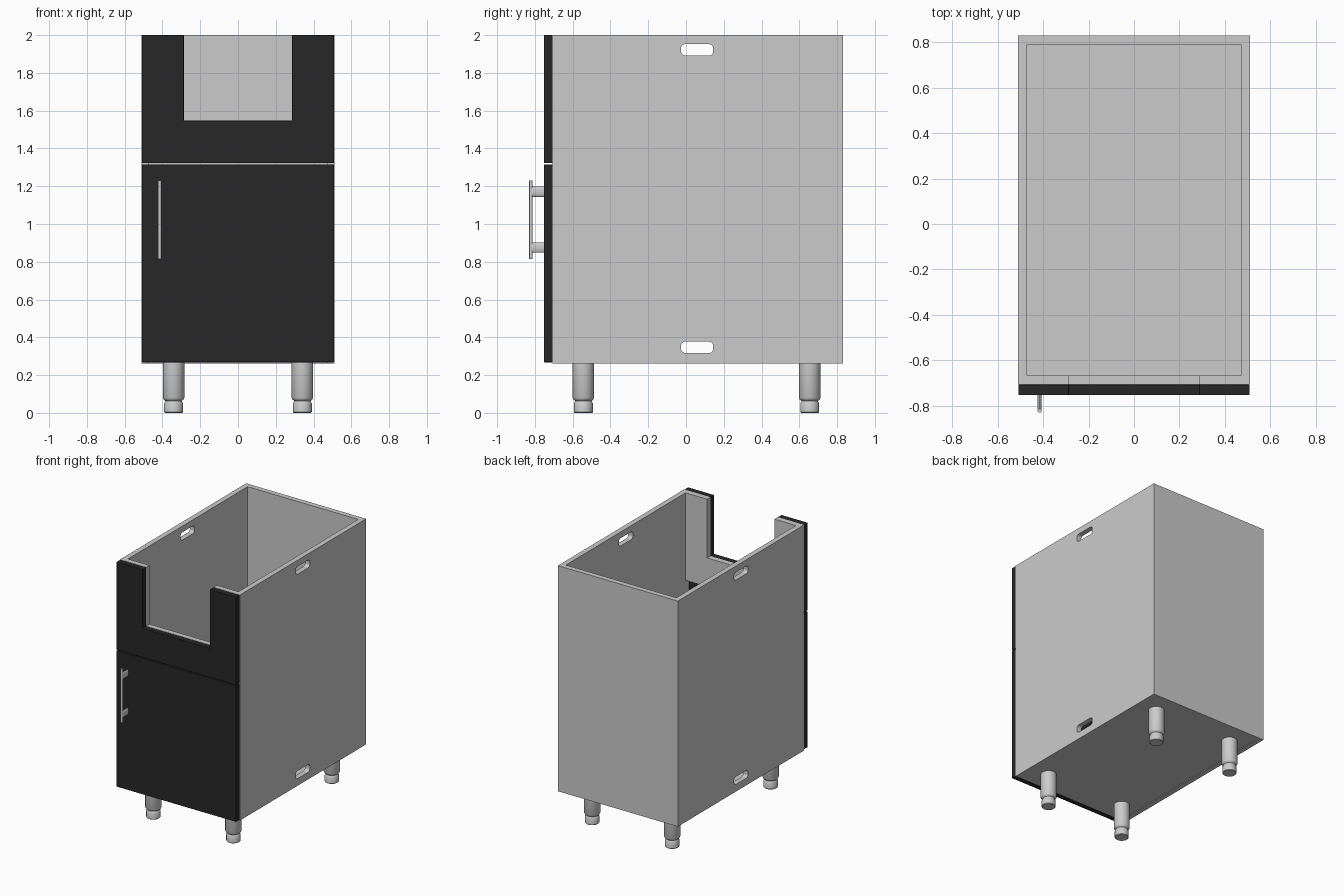
import bpy, bmesh, math
from mathutils import Vector

if "Cube" in bpy.data.objects:
    bpy.data.objects.remove(bpy.data.objects["Cube"])

W, T = 0.511, 0.04                 # half width, board thickness
FRONT, BACK, LOW, TOP = -0.707, 0.83, 0.262, 2.0

black = bpy.data.materials.new("black_front")
black.diffuse_color = (0.02, 0.02, 0.02, 1)
black.use_nodes = True
black.node_tree.nodes["Principled BSDF"].inputs["Base Color"].default_value = black.diffuse_color


def finish(name, bm, mat=None, bevel=0):
    bmesh.ops.recalc_face_normals(bm, faces=bm.faces)
    me = bpy.data.meshes.new(name)
    bm.to_mesh(me)
    bm.free()
    ob = bpy.data.objects.new(name, me)
    bpy.context.collection.objects.link(ob)
    if mat:
        me.materials.append(mat)
    if bevel:
        b = ob.modifiers.new("soft_edges", 'BEVEL')
        b.width, b.segments = bevel, 2
    return ob


def smooth(ob):
    bpy.ops.object.select_all(action='DESELECT')
    ob.select_set(True)
    bpy.context.view_layer.objects.active = ob
    bpy.ops.object.shade_smooth_by_angle(angle=math.radians(35))


def prism(bm, pts, direction):
    """Extrude a closed 3D outline along a vector."""
    f = bm.faces.new([bm.verts.new(p) for p in pts])
    ext = bmesh.ops.extrude_face_region(bm, geom=[f])["geom"]
    bmesh.ops.translate(bm, vec=Vector(direction),
                        verts=[v for v in ext if isinstance(v, bmesh.types.BMVert)])


def board(name, x0, x1, y0, y1, z0, z1, **kw):
    bm = bmesh.new()
    prism(bm, [(x0, y0, z0), (x1, y0, z0), (x1, y1, z0), (x0, y1, z0)], (0, 0, z1 - z0))
    return finish(name, bm, **kw)


def notched(name, hw, y0, y1, z0, **kw):
    """U-shaped front board with the open notch at the top."""
    n, nz = 0.287, 1.547
    xz = [(-hw, z0), (hw, z0), (hw, TOP), (n, TOP), (n, nz), (-n, nz), (-n, TOP), (-hw, TOP)]
    bm = bmesh.new()
    prism(bm, [(x, y0, z) for x, z in xz], (0, y1 - y0, 0))
    return finish(name, bm, **kw)


# Rounded slot cutter, passing through both sides
bm = bmesh.new()
for zc in (0.347, 1.922):
    pts = []
    for cy, cz, start in ((1, 1, 0), (-1, 1, 90), (-1, -1, 180), (1, -1, 270)):
        for i in range(7):
            a = math.radians(start + i * 15)
            pts.append((-1, 0.059 + cy * 0.063 + 0.022 * math.cos(a),
                        zc + cz * 0.008 + 0.022 * math.sin(a)))
    prism(bm, pts, (2, 0, 0))
cutter = finish("slot_cutter", bm)
cutter.hide_render = True
cutter.hide_set(True)

# Carcass boards
for side, s in (("left", -1), ("right", 1)):
    a, b = sorted((s * W, s * (W - T)))
    ob = board(side + "_side", a, b, FRONT, BACK, LOW, TOP)
    m = ob.modifiers.new("slots", 'BOOLEAN')
    m.operation, m.solver, m.object = 'DIFFERENCE', 'EXACT', cutter
inner = W - T
board("back_board", -inner, inner, BACK - T, BACK, LOW, TOP)
board("bottom_board", -inner, inner, FRONT, BACK - T, LOW + 0.005, LOW + 0.043)
notched("front_rail", inner, FRONT, FRONT + T, 1.325)

# Black drawer-style front and door
notched("upper_front", W - 0.002, -0.753, FRONT, 1.323, mat=black, bevel=0.003)
board("door", -W + 0.002, W - 0.002, -0.753, FRONT, 0.268, 1.316, mat=black, bevel=0.003)

# Turned legs
profile = [(0, 0), (0.046, 0), (0.05, 0.004), (0.05, 0.05), (0.046, 0.057), (0.044, 0.06),
           (0.044, 0.064), (0.052, 0.07), (0.057, 0.08), (0.057, LOW + 0.006), (0, LOW + 0.006)]
for sx in (-1, 1):
    for y in (-0.543, 0.655):
        bm = bmesh.new()
        vs = [bm.verts.new((r, 0, z)) for r, z in profile]
        es = [bm.edges.new(p) for p in zip(vs, vs[1:])]
        bmesh.ops.spin(bm, geom=vs + es, cent=(0, 0, 0), axis=(0, 0, 1),
                       angle=math.tau, steps=32)
        bmesh.ops.remove_doubles(bm, verts=bm.verts, dist=1e-5)
        leg = finish("leg", bm)
        leg.location = (sx * 0.341, y, 0)
        smooth(leg)

# Door handle: round bar on two oval posts
HX = -0.415


def rod(name, rx, rz, length, loc, rot=0):
    bm = bmesh.new()
    bmesh.ops.create_cone(bm, cap_ends=True, segments=24, radius1=1, radius2=1, depth=length)
    bmesh.ops.scale(bm, vec=(rx, rz, 1), verts=bm.verts)
    ob = finish(name, bm)
    ob.location, ob.rotation_euler.x = loc, rot
    smooth(ob)


rod("handle_bar", 0.009, 0.009, 0.415, (HX, -0.821, 1.023))
for z in (0.875, 1.171):
    rod("handle_post", 0.009, 0.027, 0.064, (HX, -0.785, z), math.pi / 2)
